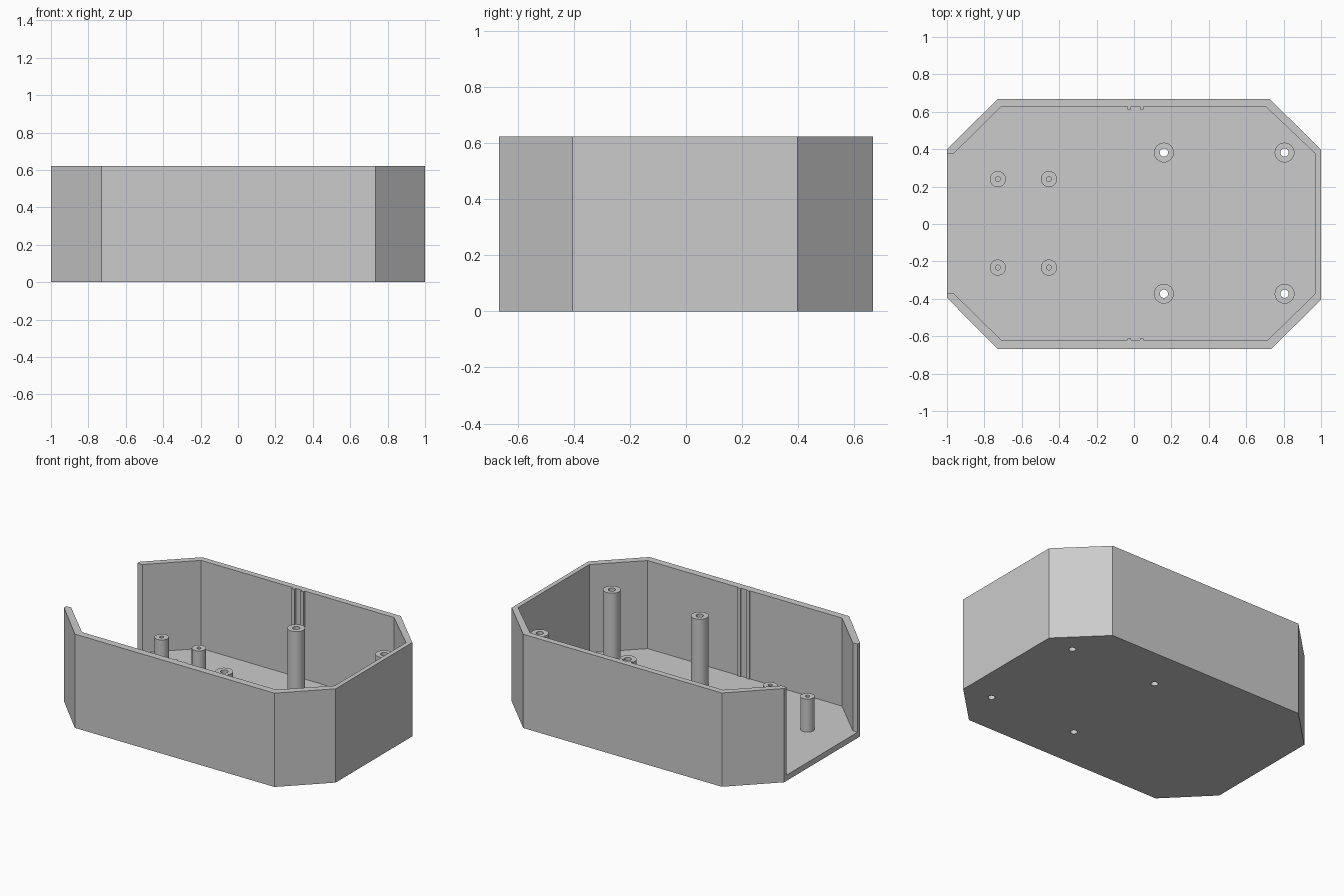
import bpy, bmesh, math

if "Cube" in bpy.data.objects:
    bpy.data.objects.remove(bpy.data.objects["Cube"])

HEIGHT, FLOOR = 0.622, 0.038

grey = bpy.data.materials.new("light grey")
grey.diffuse_color = (0.6, 0.6, 0.6, 1)
grey.use_nodes = True
grey.node_tree.nodes["Principled BSDF"].inputs["Base Color"].default_value = grey.diffuse_color


def add_object(name, bm):
    bmesh.ops.recalc_face_normals(bm, faces=bm.faces)
    mesh = bpy.data.meshes.new(name)
    bm.to_mesh(mesh)
    bm.free()
    mesh.materials.append(grey)
    obj = bpy.data.objects.new(name, mesh)
    bpy.context.collection.objects.link(obj)
    return obj


def prism(name, points, z0, z1):
    """Extrude a flat outline from z0 up to z1."""
    bm = bmesh.new()
    face = bm.faces.new([bm.verts.new((x, y, z0)) for x, y in points])
    top = bmesh.ops.extrude_face_region(bm, geom=[face])["geom"]
    verts = [v for v in top if isinstance(v, bmesh.types.BMVert)]
    bmesh.ops.translate(bm, verts=verts, vec=(0, 0, z1 - z0))
    return add_object(name, bm)


def circle(x, y, r, n=32):
    return [(x + r * math.cos(2 * math.pi * i / n),
             y + r * math.sin(2 * math.pi * i / n)) for i in range(n)]


def activate(obj):
    bpy.ops.object.select_all(action="DESELECT")
    obj.select_set(True)
    bpy.context.view_layer.objects.active = obj


def cut(target, cutter):
    mod = target.modifiers.new("cut", "BOOLEAN")
    mod.operation, mod.solver, mod.object = "DIFFERENCE", "EXACT", cutter
    activate(target)
    bpy.ops.object.modifier_apply(modifier=mod.name)
    bpy.data.objects.remove(cutter)


def hollow_post(name, x, y, outer, inner, top):
    """Standing tube: rings of outer wall, rim and bore."""
    bm = bmesh.new()
    rings = []
    for r, z in ((outer, FLOOR), (outer, top), (inner, top), (inner, FLOOR)):
        rings.append([bm.verts.new((px, py, z)) for px, py in circle(x, y, r)])
    for a, b in zip(rings, rings[1:] + rings[:1]):
        for i in range(len(a)):
            j = (i + 1) % len(a)
            bm.faces.new((a[i], a[j], b[j], b[i]))
    obj = add_object(name, bm)
    activate(obj)
    bpy.ops.object.shade_smooth_by_angle(angle=math.radians(30))


# Tray with chamfered corners, open at the top and on the left end
tray = prism("tray", [(-0.73, -0.667), (0.735, -0.667), (1, -0.405), (1, 0.398),
                      (0.727, 0.667), (-0.73, 0.667), (-1, 0.4), (-1, -0.395)],
             0, HEIGHT)
cut(tray, prism("cavity", [(-1.1, -0.37), (-0.965, -0.37), (-0.71, -0.62),
                           (0.715, -0.62), (0.97, -0.372), (0.97, 0.375),
                           (0.705, 0.627), (-0.71, 0.627), (-0.965, 0.375),
                           (-1.1, 0.375)], FLOOR, HEIGHT + 0.1))

# Tall posts, bored through the floor
for x in (0.16, 0.805):
    for y in (-0.373, 0.382):
        cut(tray, prism("bore", circle(x, y, 0.022), -0.1, 0.1))
        hollow_post("tall_post", x, y, 0.053, 0.022, 0.5)

# Short posts with blind holes
for x in (-0.728, -0.455):
    for y in (-0.233, 0.24):
        hollow_post("short_post", x, y, 0.043, 0.013, 0.257)

# Pairs of slim guide ribs on the long walls
for x in (-0.025, 0.041):
    for name, y0, y1 in (("back_rib", 0.612, 0.627), ("front_rib", -0.62, -0.613)):
        prism(name, [(x - 0.01, y0), (x + 0.01, y0), (x + 0.01, y1), (x - 0.01, y1)],
              FLOOR, HEIGHT)
